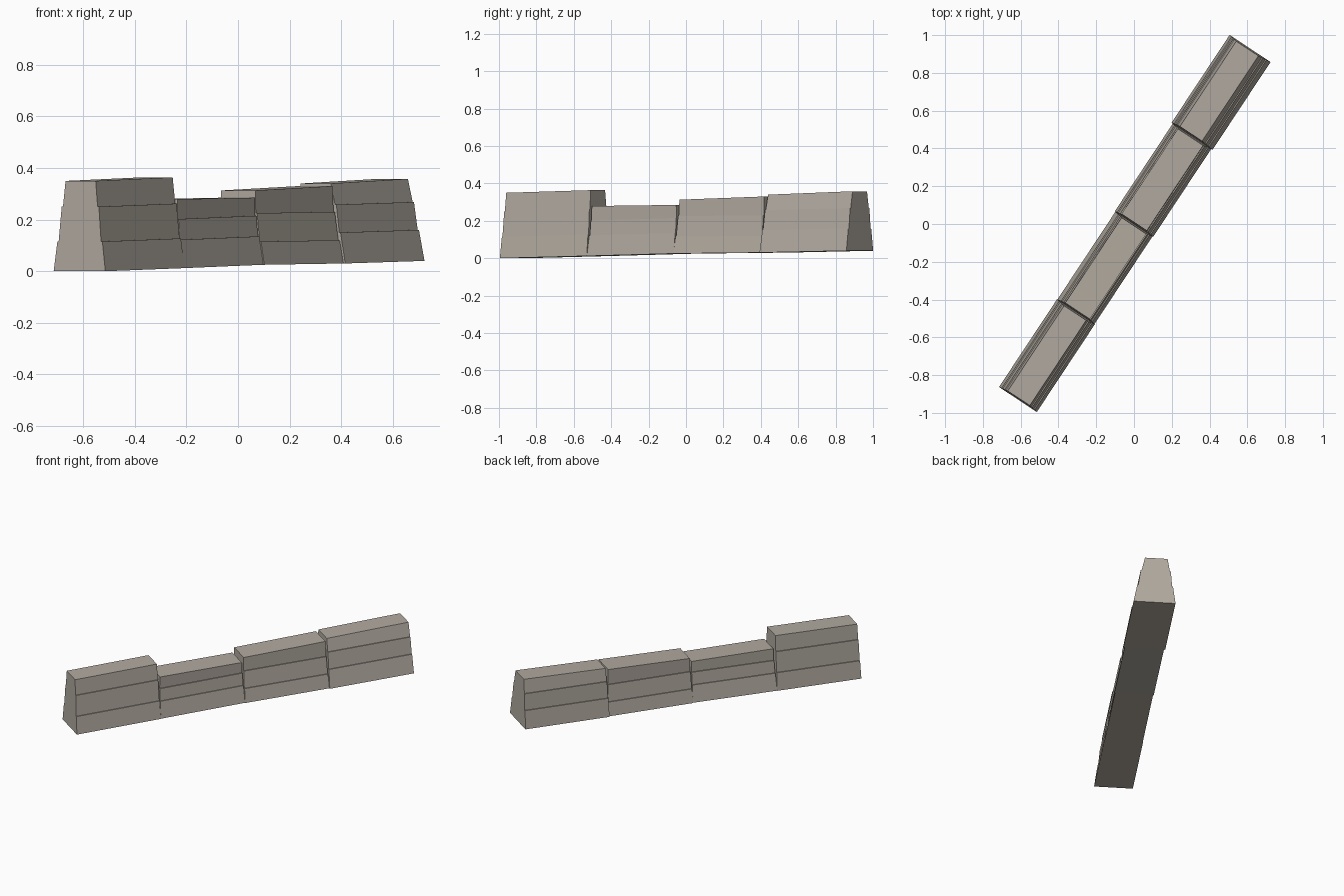
import bpy
import bmesh
from mathutils import Vector

cube = bpy.data.objects.get("Cube")
if cube:
    bpy.data.objects.remove(cube, do_unlink=True)

# Weathered stone colour
stone = bpy.data.materials.new("warm_grey_stone")
stone.use_nodes = True
colour = (0.44, 0.40, 0.35, 1)
stone.diffuse_color = colour
stone.node_tree.nodes["Principled BSDF"].inputs["Base Color"].default_value = colour

# The wall runs diagonally: along its length and across its thickness
ALONG = Vector((0.5516, 0.834, 0))
ACROSS = Vector((0.834, -0.5516, 0))
LENGTH = 0.557
LEDGE = 0.006


def half_profile(bottom, top, ledges, height):
    """Half widths and heights of three tapering courses, each set back on the last."""
    low, high = ledges
    mid = bottom * 0.72
    lower = bottom + (mid - bottom) * low / high
    return [(bottom, 0), (lower, low), (lower - LEDGE, low),
            (mid, high), (mid - LEDGE, high), (top, height)]


def wall_block(name, start, base, height, ledges, bottom, top, shift):
    """Loft one block between its two end sections; base and height are (near, far)."""
    bm = bmesh.new()
    rings = []
    for end in (0, 1):
        half = half_profile(bottom, top, ledges, height[end])
        section = [(w, z) for w, z in half] + [(-w, z) for w, z in reversed(half)]
        ring = []
        for w, z in section:
            lean = (0.008 if end == 0 else -0.008) * z / height[end]
            point = ALONG * (start + end * LENGTH + lean) + ACROSS * (w + shift * z / height[end])
            point.z = base[end] + z
            ring.append(bm.verts.new(point))
        rings.append(ring)
    near, far = rings
    for i in range(len(near)):
        j = (i + 1) % len(near)
        bm.faces.new((near[i], near[j], far[j], far[i]))
    bm.faces.new(near)
    bm.faces.new(far)
    bmesh.ops.recalc_face_normals(bm, faces=bm.faces)
    mesh = bpy.data.meshes.new(name)
    bm.to_mesh(mesh)
    bm.free()
    mesh.materials.append(stone)
    obj = bpy.data.objects.new(name, mesh)
    bpy.context.collection.objects.link(obj)


# Four blocks: base heights, block heights, ledge heights, half widths, sideways lean
blocks = [
    ("near_end_block", (0.0, 0.012), (0.35, 0.352), (0.115, 0.25), 0.12, 0.07, 0.0),
    ("low_block", (0.012, 0.025), (0.267, 0.26), (0.11, 0.19), 0.118, 0.078, 0.005),
    ("middle_block", (0.025, 0.03), (0.288, 0.3), (0.09, 0.2), 0.122, 0.08, -0.004),
    ("far_end_block", (0.03, 0.04), (0.31, 0.318), (0.12, 0.228), 0.13, 0.07, -0.012),
]
for i, (name, *spec) in enumerate(blocks):
    wall_block(name, (i - 2) * LENGTH, *spec)
